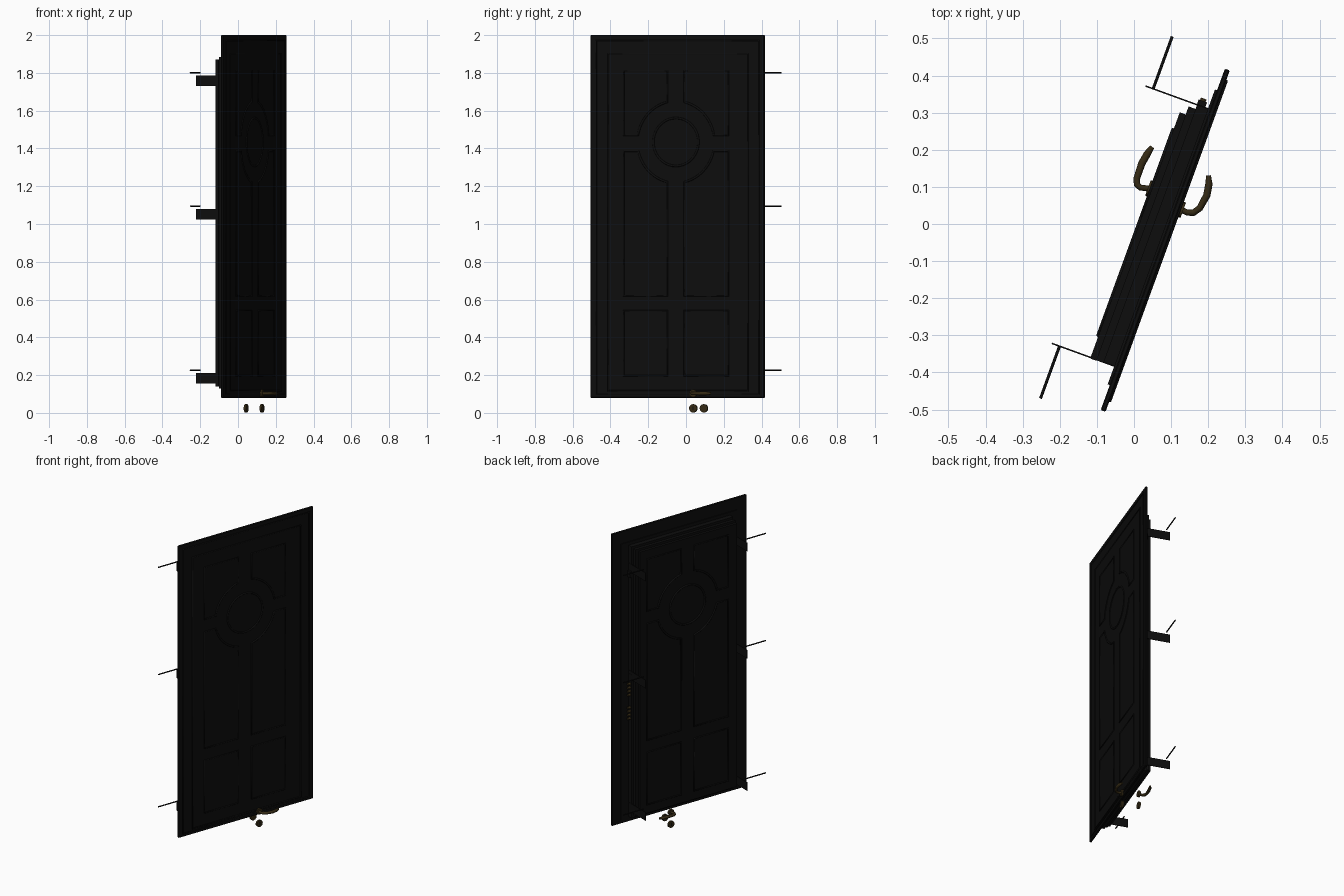
import bpy, bmesh, math
from mathutils import Matrix, Vector

cube = bpy.data.objects.get("Cube")
if cube:
    bpy.data.objects.remove(cube, do_unlink=True)


def material(name, rgb):
    m = bpy.data.materials.new(name)
    m.use_nodes = True
    m.diffuse_color = (*rgb, 1)
    m.node_tree.nodes["Principled BSDF"].inputs["Base Color"].default_value = (*rgb, 1)
    return m


BLACK = material("black paint", (0.004, 0.004, 0.004))
BRASS = material("dark brass", (0.035, 0.023, 0.007))

# The door is built along x (front at -y), then swung to its open angle
SWING = Matrix.Rotation(math.radians(70), 4, "Z")


def finish(name, data, mat):
    ob = bpy.data.objects.new(name, data)
    bpy.context.collection.objects.link(ob)
    data.materials.append(mat)
    ob.matrix_world = SWING
    return ob


def box(name, x, y, z, mat=BLACK, bevel=0):
    bm = bmesh.new()
    bmesh.ops.create_cube(bm, size=1)
    for v in bm.verts:
        for i, (a, b) in enumerate((x, y, z)):
            v.co[i] = a if v.co[i] < 0 else b
    if bevel:
        bmesh.ops.bevel(bm, geom=bm.edges[:], offset=bevel, segments=1, affect="EDGES")
    me = bpy.data.meshes.new(name)
    bm.to_mesh(me)
    bm.free()
    return finish(name, me, mat)


def cylinder(name, center, radius, depth, axis, mat, sides=24):
    bm = bmesh.new()
    rot = Matrix.Rotation(math.pi / 2, 4, "X" if axis == "Y" else "Y")
    bmesh.ops.create_cone(bm, cap_ends=True, segments=sides, radius1=radius, radius2=radius,
                          depth=depth, matrix=Matrix.Translation(center) @ rot)
    me = bpy.data.meshes.new(name)
    bm.to_mesh(me)
    bm.free()
    return finish(name, me, mat)


def tube(name, points, radius, mat, cyclic=False, radii=None):
    cu = bpy.data.curves.new(name, "CURVE")
    cu.dimensions = "3D"
    cu.bevel_depth = radius
    cu.bevel_resolution = 2
    cu.use_fill_caps = True
    sp = cu.splines.new("POLY")
    sp.points.add(len(points) - 1)
    for i, (p, co) in enumerate(zip(sp.points, points)):
        p.co = (*co, 1)
        p.radius = radii[i] if radii else 1
    sp.use_cyclic_u = cyclic
    return finish(name, cu, mat)


FRONT, BACK = -0.1, -0.013

# Front facing sheet, hidden flange and stepped leaf
box("front_sheet", (-0.502, 0.477), (-0.101, -0.087), (0.08, 2.0), bevel=0.003)
box("flange", (-0.43, 0.415), (-0.087, -0.081), (0.1, 1.92))
box("leaf_core", (-0.378, 0.36), (-0.087, -0.05), (0.115, 1.9))
box("leaf_step", (-0.38, 0.348), (-0.05, -0.03), (0.13, 1.885))
box("leaf_back", (-0.381, 0.325), (-0.03, BACK), (0.14, 1.87))


def rectangle(x0, x1, z0, z1):
    return [(x0, z0), (x1, z0), (x1, z1), (x0, z1)]


# Panel outlines: four with a corner scooped out by the rosette, two plain
CX, CZ, RING = -0.02, 1.434, 0.217
NEAR, FAR = 0.048, 0.295


def scooped(side, gap, reach):
    up = 1 if reach > 0 else -1
    a0, a1 = math.asin(gap / RING), math.acos(NEAR / RING)
    arc = [a0 + (a1 - a0) * i / 12 for i in range(13)]
    pts = [(RING * math.cos(a), up * RING * math.sin(a)) for a in arc]
    pts += [(NEAR, reach), (FAR, reach), (FAR, up * gap)]
    return [(CX + side * x, CZ + z) for x, z in pts]


outlines = []
for side in (-1, 1):
    outlines.append(scooped(side, 0.036, 0.376))
    outlines.append(scooped(side, 0.048, -0.814))
    a, b = sorted((CX + side * NEAR, CX + side * FAR))
    outlines.append(rectangle(a, b, 0.196, 0.54))
turns = [math.tau * i / 40 for i in range(40)]
outlines.append([(CX + 0.127 * math.cos(t), CZ + 0.127 * math.sin(t)) for t in turns])

for label, y in (("front", FRONT), ("back", BACK)):
    for pts in outlines:
        tube(label + "_panel_moulding", [(x, y, z) for x, z in pts], 0.006, BLACK, True)

# Frame beads on the front sheet
for r in (rectangle(-0.4, 0.385, 0.116, 1.9), rectangle(-0.47, 0.447, 0.1, 1.97)):
    tube("frame_bead", [(x, FRONT, z) for x, z in r], 0.006, BLACK, True)

# Wall anchors on both jambs: flat strap and outward rod
for z in (1.8, 1.095, 0.225):
    for edge, out in ((-0.378, -1), (0.36, 1)):
        box("anchor_strap", (edge - 0.002, edge + 0.002), (-0.09, 0.098),
            (z - 0.07, z - 0.015))
        tube("anchor_rod", [(edge, 0.076, z), (edge + out * 0.15, 0.076, z)], 0.004, BLACK)

# Lock bolts and their plate on the closing edge
box("lock_plate", (0.36, 0.364), (-0.073, -0.049), (0.72, 1.06))
for start in (0.77, 0.925):
    for i in range(4):
        cylinder("lock_bolt", (0.367, -0.061, start + i * 0.024), 0.008, 0.03, "X", BRASS, 12)
box("upper_latch", (0.36, 0.375), (-0.073, -0.049), (1.7, 1.74))

# Curved lever handles with roses and key covers, one per side
HZ = 0.103
front_path = [(0.08, -0.1), (0.078, -0.125), (0.083, -0.14), (0.101, -0.152),
              (0.14, -0.158), (0.17, -0.153), (0.192, -0.144)]
back_path = [(0.104, -0.008), (0.098, 0.018), (0.103, 0.029), (0.118, 0.035),
             (0.16, 0.036), (0.19, 0.031), (0.212, 0.025)]
for label, path, y in (("front", front_path, -0.106), ("back", back_path, -0.008)):
    x = path[0][0]
    pts = [Vector((px, py, HZ)) for px, py in path]
    tube(label + "_lever", pts, 0.009, BRASS, False, [0.9, 0.9, 1, 1, 1.1, 1.1, 0.7])
    cylinder(label + "_rose", (x, y, HZ), 0.02, 0.012, "Y", BRASS)
    cylinder(label + "_key_cover", (x, y, 0.024), 0.022, 0.012, "Y", BRASS)
    out = -0.0065 if label == "front" else 0.0065
    box(label + "_keyhole", (x - 0.003, x + 0.003), (y + out - 0.001, y + out + 0.001),
        (0.014, 0.034))

# Smooth the rounded pieces while keeping sharp edges
bpy.ops.object.select_all(action="DESELECT")
for ob in bpy.context.collection.objects:
    if ob.type == "MESH" and ("rose" in ob.name or "cover" in ob.name or "bolt" in ob.name):
        ob.select_set(True)
        bpy.context.view_layer.objects.active = ob
bpy.ops.object.shade_smooth_by_angle(angle=math.radians(35))
